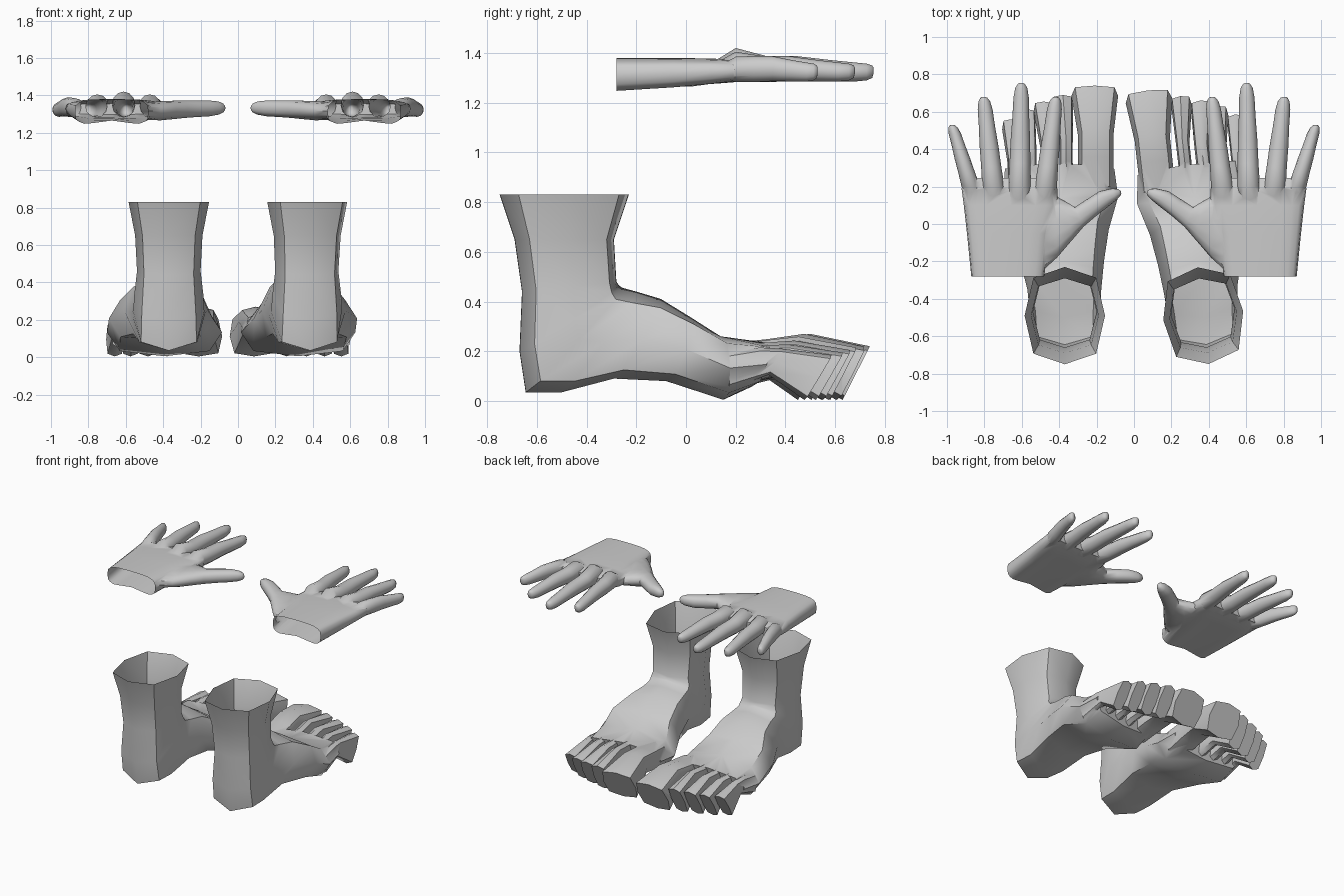
import bpy, bmesh, math
from mathutils import Vector, Matrix

if "Cube" in bpy.data.objects:
    bpy.data.objects.remove(bpy.data.objects["Cube"])


def ring(p, q, up, n=8, power=2.8, dent=0.0):
    """Rounded section spanning side points p-q, with half-height vector up."""
    p, q, up = Vector(p), Vector(q), Vector(up)
    c, a, out = (p + q) / 2, (q - p) / 2, []
    for i in range(n):
        t = 2 * math.pi * i / n
        co, si = math.cos(t), math.sin(t)
        f = lambda v: math.copysign(abs(v) ** (2 / power), v) if abs(v) > 1e-6 else 0.0
        v = c + a * f(co) + up * f(si)
        if si < 0:
            v.z += dent * max(0, 1 - 2 * abs(co))
        out.append(v)
    return out


def span(x0, x1, top, bottom, **kw):
    """Section between x0 and x1 from a (y, z) top point to a (y, z) bottom point."""
    y, z = (top[0] + bottom[0]) / 2, (top[1] + bottom[1]) / 2
    up = (0, (top[0] - bottom[0]) / 2, (top[1] - bottom[1]) / 2)
    return ring((x0, y, z), (x1, y, z), up, **kw)


def loft(name, rings):
    bm = bmesh.new()
    loops = [[bm.verts.new(v) for v in r] for r in rings]
    n = len(loops[0])
    for a, b in zip(loops, loops[1:]):
        for i in range(n):
            j = (i + 1) % n
            bm.faces.new((a[i], a[j], b[j], b[i]))
    bm.faces.new(loops[0])
    bm.faces.new(loops[-1])
    bmesh.ops.recalc_face_normals(bm, faces=bm.faces[:])
    me = bpy.data.meshes.new(name)
    bm.to_mesh(me)
    bm.free()
    ob = bpy.data.objects.new(name, me)
    bpy.context.collection.objects.link(ob)
    return ob


def fuse(base, parts, is_open):
    """Union the parts into one skin, then remove the open end cap."""
    for part in parts:
        m = base.modifiers.new("union", 'BOOLEAN')
        m.operation, m.solver, m.object = 'UNION', 'EXACT', part
    dg = bpy.context.evaluated_depsgraph_get()
    me = bpy.data.meshes.new_from_object(base.evaluated_get(dg))
    for ob in parts + [base]:
        bpy.data.objects.remove(ob)
    bm = bmesh.new()
    bm.from_mesh(me)
    cap = [f for f in bm.faces if all(is_open(v.co) for v in f.verts)]
    bmesh.ops.delete(bm, geom=cap, context='FACES')
    bm.to_mesh(me)
    bm.free()
    return me


def place(name, me, matrix, angle):
    me = me.copy()
    me.transform(matrix)
    if matrix.determinant() < 0:
        me.flip_normals()
    ob = bpy.data.objects.new(name, me)
    bpy.context.collection.objects.link(ob)
    bpy.ops.object.select_all(action='DESELECT')
    ob.select_set(True)
    bpy.context.view_layer.objects.active = ob
    bpy.ops.object.shade_smooth_by_angle(angle=math.radians(angle))


# Foot: one octagonal tube from the ankle round the heel to the ball
foot = loft("foot", [
    span(.155, .585, (-.23, .83), (-.75, .83)),
    span(.19, .55, (-.29, .65), (-.69, .65)),
    span(.20, .54, (-.28, .48), (-.66, .44)),
    span(.185, .555, (-.27, .465), (-.67, .20)),
    span(.18, .56, (-.255, .455), (-.645, .035)),
    span(.175, .57, (-.2, .44), (-.5, .035)),
    span(.16, .61, (-.1, .41), (-.29, .09)),
    span(.135, .69, (.02, .335), (-.08, .08)),
    span(.085, .70, (.14, .26), (.15, .005)),
    span(.105, .69, (.32, .235), (.27, .06)),
])

# Toes: narrow waist, flared square end; base, waist and end widths
toes = []
for i, (b0, b1, e0, e1, y, z) in enumerate([
        (.105, .30, .085, .335, .74, .22), (.30, .40, .325, .435, .69, .215),
        (.39, .50, .427, .537, .655, .205), (.485, .595, .527, .623, .615, .195),
        (.58, .685, .613, .705, .56, .185)]):
    k = y - .74
    w0, w1 = (b0 + e0) / 2 + .015, (b1 + e1) / 2 - .018
    toes.append(loft("toe", [
        span(b0 + .006, b1 - .006, (.2 + k * .3, z + .012), (.2 + k * .3, .05)),
        span(w0, w1, (.36 + k * .5, z + .03), (.34 + k * .5, .085)),
        span(w0, w1, (.5 + k * .8, z + .05 - i * .006), (.45 + k * .8, .105)),
        span(e0, e1, (y, z), (y - .11, .004), power=4),
    ]))
foot_mesh = fuse(foot, toes, lambda v: v.z > .829)

# Palm
palm = loft("palm", [
    span(x0, x1, (y, z1), (y, z0), n=20, power=3.6, dent=d)
    for y, x0, x1, z0, z1, d in [
        (-.28, .48, .87, 1.24, 1.38, .025), (-.05, .45, .893, 1.255, 1.38, .02),
        (.1, .405, .91, 1.27, 1.378, .01), (.19, .41, .922, 1.282, 1.373, 0),
        (.245, .44, .905, 1.298, 1.355, 0)]])

# Fingers: root x, tip x, tip y, root half width, knuckle height
fingers = []
for rx, tx, ty, w, kn in [(.472, .418, .68, .060, 1.405), (.612, .602, .755, .062, 1.42),
                          (.752, .803, .68, .060, 1.405), (.872, .972, .53, .050, 1.385)]:
    rings = []
    for t, s, top, low in [(-.22, .8, 1.345, 1.30), (0, 1, kn, 1.284), (.22, .9, 1.388, 1.283),
                           (.45, .84, 1.387, 1.287), (.68, .72, 1.372, 1.286), (.86, .66, 1.362, 1.285),
                           (.95, .52, 1.357, 1.29), (.99, .3, 1.35, 1.30), (1, .1, 1.34, 1.32)]:
        x, y = rx + (tx - rx) * t, .2 + (ty - .2) * t
        rings.append(span(x - w * s, x + w * s, (y, top), (y, low), n=12, power=2))
    fingers.append(loft("finger", rings))

# Thumb: lower edge, upper edge, mid height, half thickness
thumb = loft("thumb", [
    ring((*a, z), (*b, z), (0, 0, h), n=14, power=2.3) for a, b, z, h in [
        ((.50, -.26), (.55, .12), 1.315, .045), ((.412, -.18), (.42, .15), 1.317, .052),
        ((.33, -.085), (.365, .12), 1.322, .05), ((.27, -.015), (.315, .09), 1.326, .048),
        ((.20, .045), (.255, .13), 1.328, .045), ((.135, .095), (.185, .175), 1.33, .043),
        ((.095, .128), (.12, .19), 1.332, .036), ((.075, .148), (.085, .188), 1.332, .024),
        ((.068, .162), (.07, .175), 1.332, .01)]])
hand_mesh = fuse(palm, fingers + [thumb], lambda v: v.y < -.279)

# Mirrored pairs; the two feet are splayed a little differently
flip = Matrix.Scale(-1, 4, (1, 0, 0))
pivot = Matrix.Translation((.37, -.49, 0))
turn = pivot @ Matrix.Rotation(math.radians(6.4), 4, 'Z') @ pivot.inverted()
place("right_hand", hand_mesh, Matrix.Identity(4), 50)
place("left_hand", hand_mesh, flip, 50)
place("right_foot", foot_mesh, turn, 50)
place("left_foot", foot_mesh, flip, 50)
